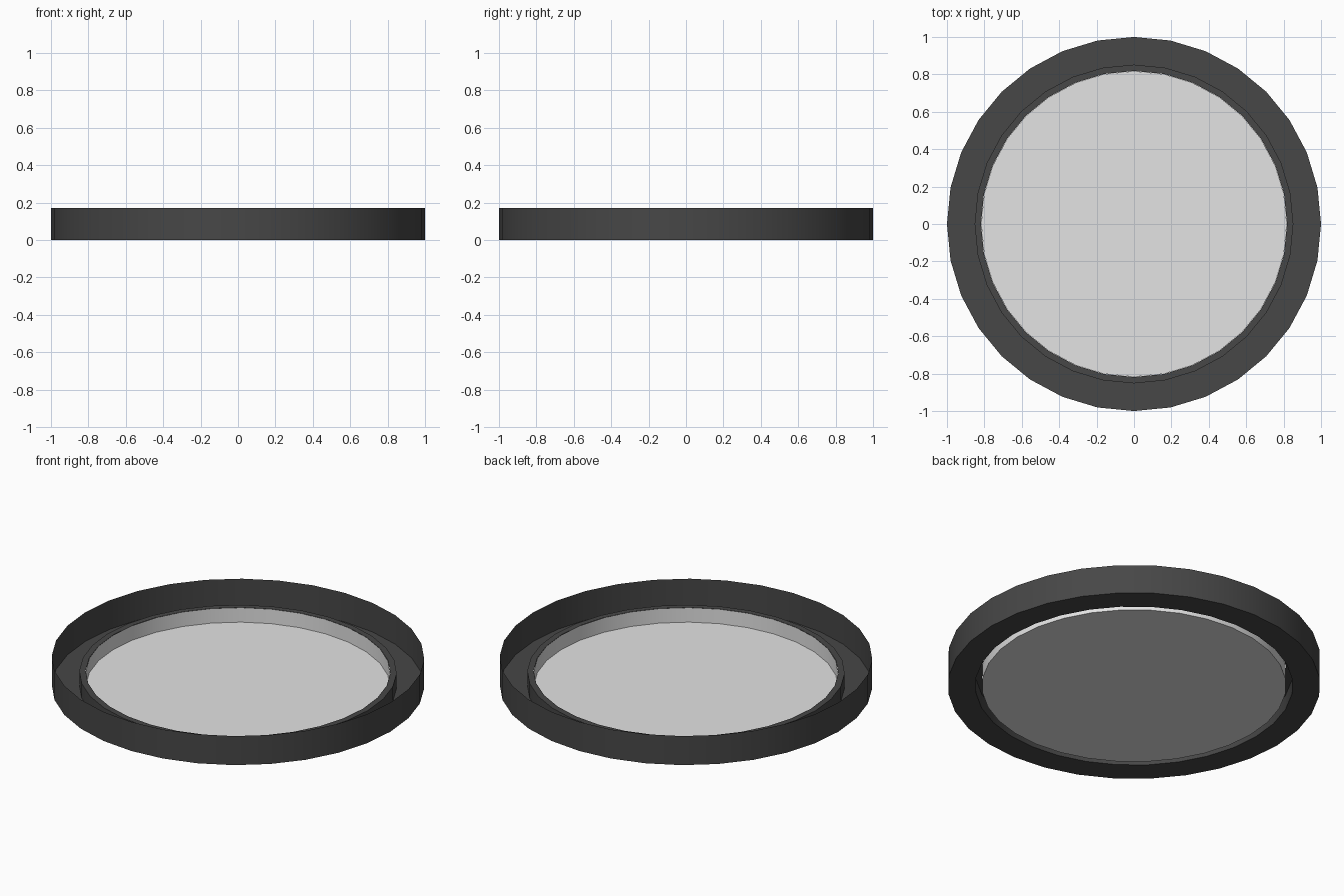
import bpy, bmesh, math

if "Cube" in bpy.data.objects:
    bpy.data.objects.remove(bpy.data.objects["Cube"])

SIDES = 32


def material(name, value):
    m = bpy.data.materials.new(name)
    m.diffuse_color = (value, value, value, 1.0)
    m.use_nodes = True
    m.node_tree.nodes["Principled BSDF"].inputs["Base Color"].default_value = m.diffuse_color
    return m


def lathe(name, profile, mat, cap_first=False):
    """Revolve (radius, height) points round z as an open sheet."""
    bm = bmesh.new()
    rings = []
    for r, z in profile:
        rings.append([bm.verts.new((r * math.cos(2 * math.pi * i / SIDES),
                                    r * math.sin(2 * math.pi * i / SIDES), z))
                      for i in range(SIDES)])
    for a, b in zip(rings, rings[1:]):
        for i in range(SIDES):
            j = (i + 1) % SIDES
            bm.faces.new((a[i], a[j], b[j], b[i]))
    if cap_first:
        bm.faces.new(rings[0][::-1])
    me = bpy.data.meshes.new(name)
    bm.to_mesh(me)
    bm.free()
    me.materials.append(mat)
    ob = bpy.data.objects.new(name, me)
    bpy.context.collection.objects.link(ob)
    bpy.ops.object.select_all(action='DESELECT')
    ob.select_set(True)
    bpy.context.view_layer.objects.active = ob
    bpy.ops.object.shade_smooth_by_angle(angle=math.radians(30))
    return ob


dark = material("dark_grey", 0.063)
light = material("light_grey", 0.77)

# Dark frame: raised inner lip, flat floor and thin outer wall
lathe("frame", [(0.818, 0.086), (0.852, 0.086), (0.852, 0.0),
                (1.0, 0.0), (1.0, 0.172)], dark)

# Pale shallow dish set inside the lip, open at the top
lathe("dish", [(0.817, 0.0), (0.817, 0.086)], light, cap_first=True)
